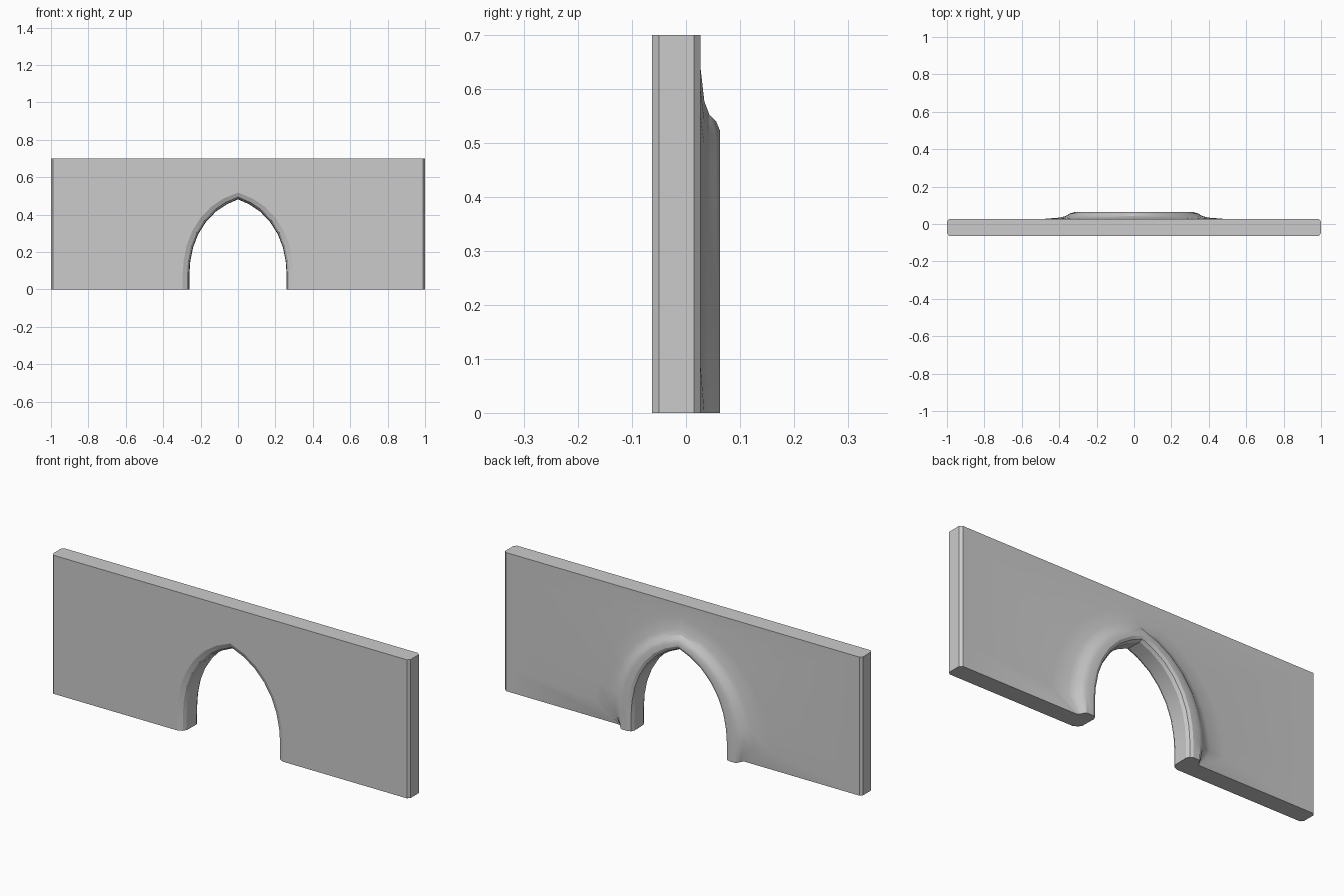
import bpy, bmesh
from mathutils import Vector

if "Cube" in bpy.data.objects:
    bpy.data.objects.remove(bpy.data.objects["Cube"])

# Half of the pointed arch opening (x, z), base to apex
ARCH = [(.26, 0), (.26, .08), (.255, .15), (.24, .225), (.213, .295),
        (.172, .36), (.12, .415), (.06, .455), (0, .482)]
# Matching points on the outer rectangle of the wall
OUTER = [(1, 0), (1, .12), (1, .28), (1, .48), (1, .7),
         (.75, .7), (.5, .7), (.22, .7), (0, .7)]
# Section of the opening: (offset from the arch, y), front chamfer to raised back lip
INNER = [(.036, -.063), (.012, -.052), (.002, -.035), (0, .04), (.008, .056), (.022, .063)]
# Back of the moulding, fading into the wall
FADE = [(.06, .063), (.085, .056), (.105, .043), (.14, .034), (.23, .027)]
# Section of the wall's outer edge: (x inset at ends, y)
EDGE = [(.012, .027), (0, .015), (0, -.05), (.012, -.063)]


def outward(i):
    """Outward direction of the arch at point i."""
    if i == 0:
        return Vector((1, 0))
    if i == len(ARCH) - 1:
        return Vector((0, 1))
    t = Vector(ARCH[i + 1]) - Vector(ARCH[i - 1])
    return Vector((t.y, -t.x)).normalized()


def ring(i):
    """Closed section through the wall at arch point i."""
    p, n = Vector(ARCH[i]), outward(i)
    scale = 1 - .32 * (ARCH[i][1] / .482) ** 2
    pts = []
    for d, y in INNER:
        q = p + n * d
        pts.append((q.x, y, q.y))
    for k, (d, y) in enumerate(FADE):
        # Moulding ends abruptly at the floor
        s = .06 + .006 * k if i == 0 else d * scale
        q = p + n * s
        pts.append((q.x, y, q.y))
    x, z = OUTER[i]
    for inset, y in EDGE:
        pts.append((x - inset if x == 1 else x, y, z))
    return pts


# Sweep the section from one foot of the arch to the other
half = [ring(i) for i in range(len(ARCH))]
rings = half + [[(-x, y, z) for x, y, z in r] for r in half[-2::-1]]

bm = bmesh.new()
rows = [[bm.verts.new(c) for c in r] for r in rings]
count = len(rows[0])
for a, b in zip(rows, rows[1:]):
    for j in range(count):
        k = (j + 1) % count
        bm.faces.new((a[j], a[k], b[k], b[j]))
# Undersides of the two feet
bm.faces.new(rows[0])
bm.faces.new(rows[-1])
bmesh.ops.recalc_face_normals(bm, faces=bm.faces[:])

mesh = bpy.data.meshes.new("arched_wall")
bm.to_mesh(mesh)
bm.free()
wall = bpy.data.objects.new("arched_wall", mesh)
bpy.context.collection.objects.link(wall)
bpy.context.view_layer.objects.active = wall
wall.select_set(True)
bpy.ops.object.shade_smooth_by_angle(angle=.4)
